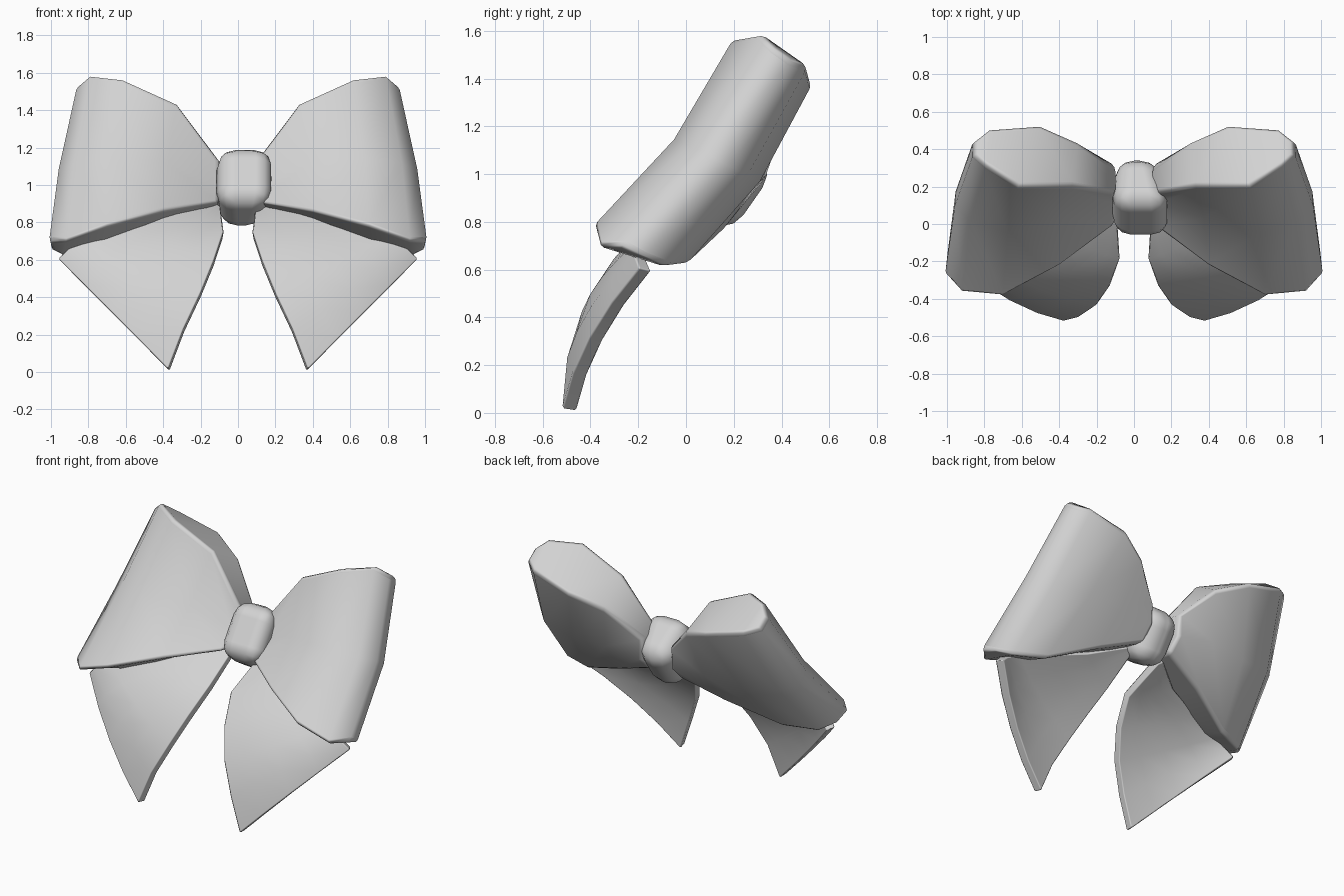
import bpy, bmesh
from math import radians
from mathutils import Vector

cube = bpy.data.objects.get("Cube")
if cube:
    bpy.data.objects.remove(cube, do_unlink=True)

# Single cloth colour
cloth = bpy.data.materials.new("light_grey_cloth")
cloth.use_nodes = True
grey = (0.65, 0.65, 0.65, 1)
cloth.diffuse_color = grey
cloth.node_tree.nodes["Principled BSDF"].inputs["Base Color"].default_value = grey


def finish(name, bm):
    """Turn a bmesh into a smooth shaded, coloured object."""
    bmesh.ops.recalc_face_normals(bm, faces=bm.faces)
    for face in bm.faces:
        face.smooth = True
    mesh = bpy.data.meshes.new(name)
    bm.to_mesh(mesh)
    bm.free()
    mesh.materials.append(cloth)
    obj = bpy.data.objects.new(name, mesh)
    bpy.context.collection.objects.link(obj)
    return obj


def mirror(obj):
    mod = obj.modifiers.new("mirror", "MIRROR")
    mod.use_mirror_merge = False


def round_edges(obj, width, segments, angle):
    mod = obj.modifiers.new("round_edges", "BEVEL")
    mod.width = width
    mod.segments = segments
    mod.limit_method = "ANGLE"
    mod.angle_limit = radians(angle)
    mod.harden_normals = True


# Loops: lower and upper rims of the folded ribbon, running front, outer end, back
lower = [Vector(p) for p in (
    (.1, -.01, .91), (.4, -.23, .86), (.7, -.39, .78), (.92, -.37, .7), (1.01, -.27, .7),
    (1, -.18, .65), (.92, -.08, .61), (.72, 0, .62), (.4, .14, .75), (.1, .22, .87))]
upper = [Vector(p) for p in (
    (.1, .16, 1.13), (.33, .2, 1.44), (.62, .2, 1.57), (.79, .31, 1.59), (.86, .37, 1.53),
    (.86, .44, 1.48), (.77, .51, 1.45), (.5, .53, 1.38), (.3, .44, 1.3), (.1, .31, 1.1))]
middle = []
for low, high in zip(lower, upper):
    mid = (low + high) / 2 + Vector((0, .045, -.03))
    mid.x *= 1.025
    middle.append(mid)

bm = bmesh.new()
rings = [[bm.verts.new(p) for p in ring] for ring in (lower, middle, upper)]
count = len(lower)
for a, b in zip(rings, rings[1:]):
    for i in range(count):
        j = (i + 1) % count
        bm.faces.new((a[i], a[j], b[j], b[i]))
for ring in (rings[0], rings[-1]):
    for i in range(count // 2 - 1):
        bm.faces.new((ring[i], ring[i + 1], ring[-2 - i], ring[-1 - i]))
loops = finish("bow_loops", bm)
round_edges(loops, .025, 2, 60)
mirror(loops)

# Tails: curved sheets spanned between an inner and an upper edge, ending in a hem
inner = [Vector(p) for p in (
    (.1, .1, .86), (.08, -.17, .73), (.13, -.31, .58), (.2, -.41, .41), (.29, -.47, .22),
    (.37, -.49, .01))]
outer = [Vector(p) for p in (
    (.14, .1, .89), (.35, -.05, .83), (.6, -.13, .76), (.8, -.18, .7), (.9, -.19, .65),
    (.95, -.17, .6))]
bm = bmesh.new()
grid = []
steps = 4
last = len(inner) - 1
for row, (a, b) in enumerate(zip(inner, outer)):
    line = []
    for k in range(steps + 1):
        t = k / steps
        bulge = t * (1 - t) * row / last
        line.append(bm.verts.new(a.lerp(b, t) + Vector((0, -.2, 0)) * bulge))
    grid.append(line)
for a, b in zip(grid, grid[1:]):
    for k in range(steps):
        bm.faces.new((a[k], a[k + 1], b[k + 1], b[k]))
tails = finish("bow_tails", bm)
thick = tails.modifiers.new("thickness", "SOLIDIFY")
thick.thickness = .06
thick.offset = 0
round_edges(tails, .008, 1, 50)
mirror(tails)

# Knot: rounded block leaning back, narrower behind
bm = bmesh.new()
bmesh.ops.create_cube(bm, size=2)
for v in bm.verts:
    front = v.co.y < 0
    v.co.x = v.co.x * (.16 if front else .115) + (.015 if front else -.01)
    v.co.z *= .19 if front else .175
    v.co.y *= .165
knot = finish("knot", bm)
knot.location = (.025, .145, .98)
knot.rotation_euler.x = radians(-35)
round_edges(knot, .105, 3, 30)
